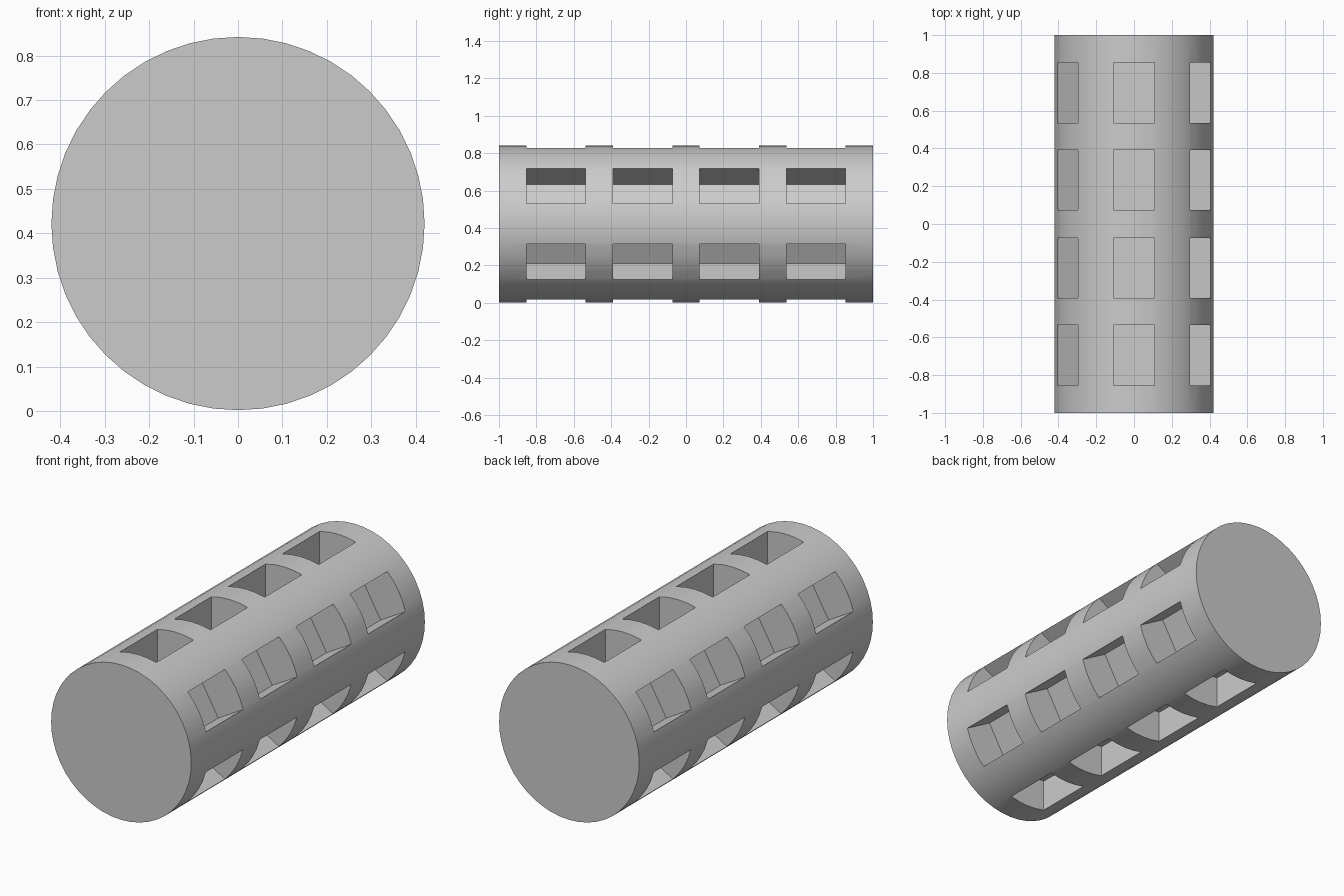
import bpy, bmesh
from math import radians
from mathutils import Matrix, Vector

if "Cube" in bpy.data.objects:
    bpy.data.objects.remove(bpy.data.objects["Cube"])

R, ZC = 0.42, 0.422          # barrel radius and axis height
HALF_W, FLOOR, OUT = 0.1085, 0.234, 0.55   # pocket half width, floor and outer distance from axis
Y_CENTRES = (-0.695, -0.232, 0.232, 0.695)
Y_LEN = 0.318


def mesh_object(name, bm):
    bmesh.ops.recalc_face_normals(bm, faces=bm.faces)
    mesh = bpy.data.meshes.new(name)
    bm.to_mesh(mesh)
    bm.free()
    obj = bpy.data.objects.new(name, mesh)
    bpy.context.collection.objects.link(obj)
    obj.location.z = ZC
    return obj


# Solid barrel lying along y
bm = bmesh.new()
bmesh.ops.create_cone(bm, cap_ends=True, segments=48, radius1=R, radius2=R, depth=2,
                      matrix=Matrix.Rotation(radians(90), 4, 'X'))
barrel = mesh_object("slotted_cylinder", bm)

# Pocket cutters: six rows around the axis, four along it
bm = bmesh.new()
for i in range(6):
    turn = Matrix.Rotation(radians(60 * i), 4, 'Y')
    for y in Y_CENTRES:
        place = Matrix.Translation(Vector((0, y, (FLOOR + OUT) / 2)))
        size = Matrix.Diagonal((2 * HALF_W, Y_LEN, OUT - FLOOR, 1))
        bmesh.ops.create_cube(bm, size=1, matrix=turn @ place @ size)
cutter = mesh_object("pocket_cutter", bm)
cutter.hide_render = True

# Carve the pockets, then remove the cutter
mod = barrel.modifiers.new("pockets", 'BOOLEAN')
mod.operation = 'DIFFERENCE'
mod.solver = 'EXACT'
mod.object = cutter
bpy.context.view_layer.objects.active = barrel
barrel.select_set(True)
bpy.ops.object.modifier_apply(modifier=mod.name)
bpy.data.objects.remove(cutter, do_unlink=True)

# Smooth round wall with crisp pocket and end edges
bpy.ops.object.shade_smooth_by_angle(angle=radians(30))
